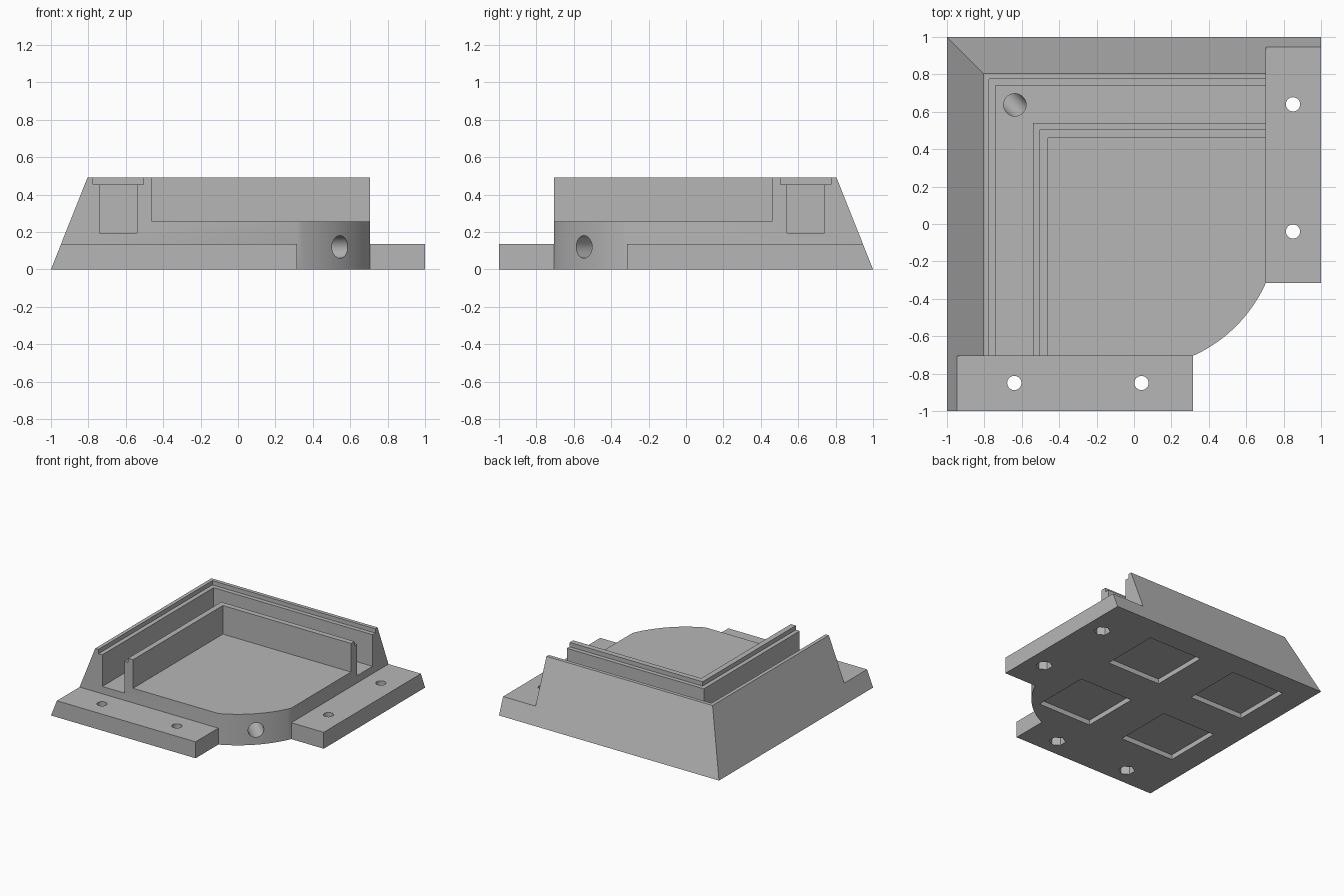
import bpy, bmesh, math
from mathutils import Matrix, Vector

cube = bpy.data.objects.get("Cube")
if cube:
    bpy.data.objects.remove(cube, do_unlink=True)

EDGE = 0.705      # where the raised body ends and the flanges start
FAR = 2.0         # overshoot for open-ended cuts
TOP = 0.49

grey = bpy.data.materials.new("plain grey")
grey.use_nodes = True
grey.diffuse_color = (0.47, 0.47, 0.47, 1)
grey.node_tree.nodes["Principled BSDF"].inputs["Base Color"].default_value = grey.diffuse_color


def make_object(name, bm):
    bmesh.ops.recalc_face_normals(bm, faces=bm.faces)
    mesh = bpy.data.meshes.new(name)
    bm.to_mesh(mesh)
    bm.free()
    mesh.materials.append(grey)
    obj = bpy.data.objects.new(name, mesh)
    bpy.context.collection.objects.link(obj)
    return obj


def cut(bm):
    """Subtract a shape from the base and throw the cutter away."""
    cutter = make_object("cutter", bm)
    cutter.hide_render = True
    mod = base.modifiers.new("cut", 'BOOLEAN')
    mod.operation, mod.solver, mod.object = 'DIFFERENCE', 'EXACT', cutter
    bpy.context.view_layer.objects.active = base
    bpy.ops.object.modifier_apply(modifier=mod.name)
    bpy.data.objects.remove(cutter, do_unlink=True)


def prism(outline, z0, z1):
    bm = bmesh.new()
    face = bm.faces.new([bm.verts.new((x, y, z0)) for x, y in outline])
    new = bmesh.ops.extrude_face_region(bm, geom=[face])["geom"]
    bmesh.ops.translate(bm, vec=(0, 0, z1 - z0),
                        verts=[g for g in new if isinstance(g, bmesh.types.BMVert)])
    return bm


def box(x0, x1, y0, y1, z0, z1):
    return prism([(x0, y0), (x1, y0), (x1, y1), (x0, y1)], z0, z1)


def rod(start, end, radius, sides=48):
    a, b = Vector(start), Vector(end)
    turn = (b - a).to_track_quat('Z', 'Y').to_matrix().to_4x4()
    bm = bmesh.new()
    bmesh.ops.create_cone(bm, cap_ends=True, segments=sides, radius1=radius, radius2=radius,
                          depth=(b - a).length,
                          matrix=Matrix.Translation((a + b) / 2) @ turn)
    return bm


def corner_channel(outer, inner, floor):
    """L-shaped groove following the two raised sides."""
    return prism([(outer, -FAR), (inner, -FAR), (inner, -inner), (FAR, -inner),
                  (FAR, -outer), (outer, -outer)], floor, 1)


# Solid block with the left and back sides sloping inwards
block = box(-1, 1, -1, 1, 0, TOP)
for v in block.verts:
    if v.co.z > 0.1:
        v.co.x = max(v.co.x, -0.805)
        v.co.y = min(v.co.y, 0.805)
base = make_object("corner_base", block)

# Low mounting flanges along the front and the side
cut(box(-FAR, FAR, -FAR, -EDGE, 0.135, 1))
cut(box(EDGE, FAR, -FAR, FAR, 0.135, 1))

# Rounded open corner between the flanges
end = 0.315
radius = math.hypot(EDGE, end)
a0, a1 = math.atan2(-end, EDGE), math.atan2(-EDGE, end)
arc = [(radius * math.cos(a0 + (a1 - a0) * i / 20), radius * math.sin(a0 + (a1 - a0) * i / 20))
       for i in range(21)]
cut(prism(arc + [(end, -FAR), (FAR, -FAR), (FAR, -end)], -1, 1))

# Inner floor, then the deep channel and its shallow lid rebate
cut(box(-0.46, FAR, -FAR, 0.46, 0.255, 1))
cut(corner_channel(-0.74, -0.54, 0.195))
cut(corner_channel(-0.775, -0.505, 0.455))

# Cable shaft in the channel corner, meeting a diagonal tunnel
cut(rod((-0.637, 0.637, 0.12), (-0.637, 0.637, 0.6), 0.06))
cut(rod((-0.68, 0.68, 0.12), (0.9, -0.9, 0.12), 0.06))

# Screw holes with hexagonal nut pockets underneath
for x, y in [(0.85, 0.64), (0.85, -0.04), (-0.64, -0.85), (0.04, -0.85)]:
    cut(rod((x, y, -0.5), (x, y, 0.5), 0.038, 32))
    cut(rod((x, y, -0.5), (x, y, 0.065), 0.063, 6))

# Square foot recesses in the underside
for x in (-0.55, 0.26):
    for y in (-0.26, 0.55):
        cut(box(x - 0.245, x + 0.245, y - 0.245, y + 0.245, -0.5, 0.04))

# Smooth holes and arc, crisp edges elsewhere
bpy.ops.object.select_all(action='DESELECT')
base.select_set(True)
bpy.context.view_layer.objects.active = base
bpy.ops.object.shade_smooth_by_angle(angle=math.radians(30))
